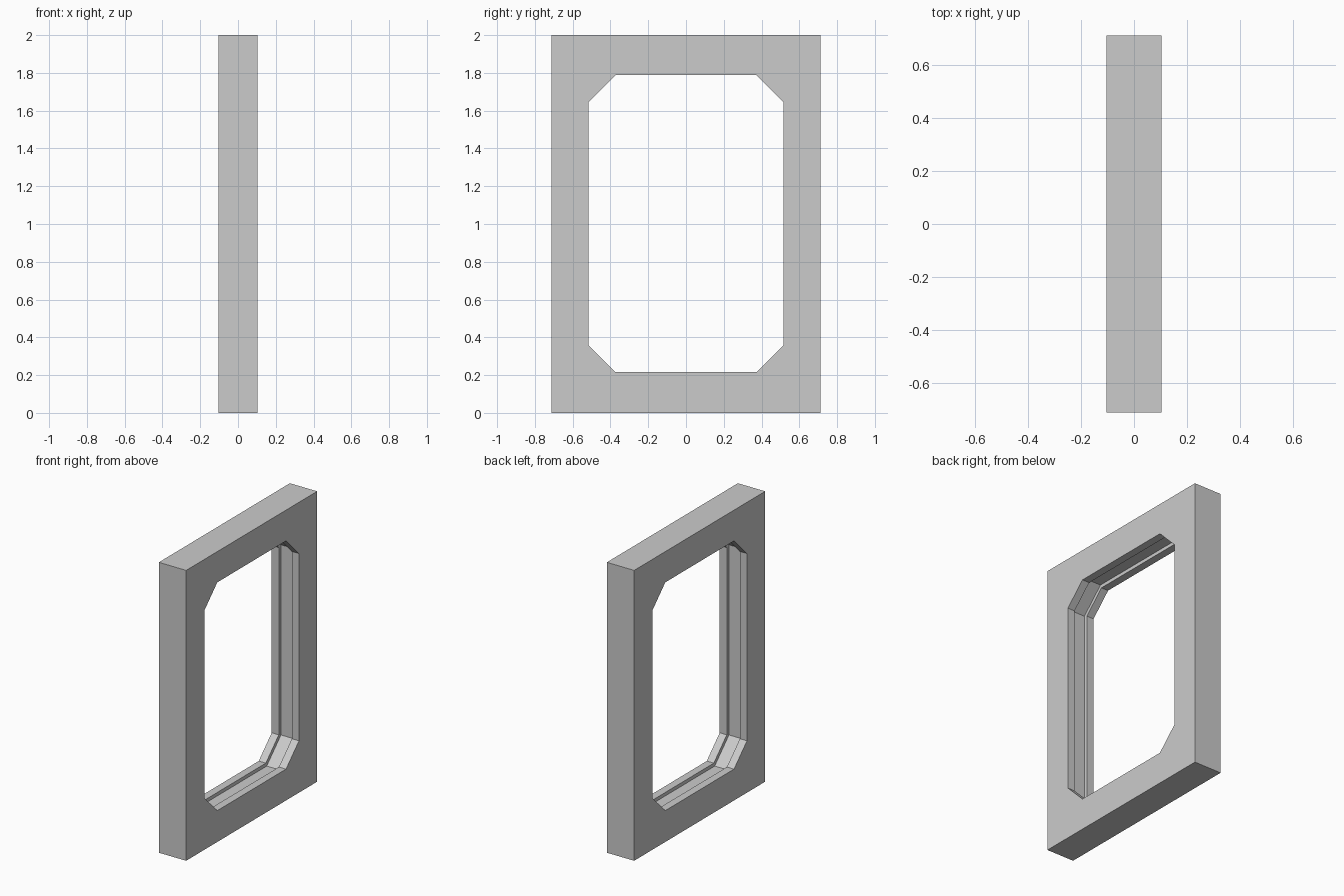
import bpy, bmesh, math

if "Cube" in bpy.data.objects:
    bpy.data.objects.remove(bpy.data.objects["Cube"])

HX, HY, H = 0.104, 0.713, 2.0       # half thickness, half width, height
OY, Z0, Z1, CH = 0.515, 0.216, 1.788, 0.141   # opening and its corner chamfer
GROOVE_HALF, GROOVE_DEPTH = 0.05, 0.024


def opening(offset):
    """Chamfered rectangle in (y, z), grown outward evenly by offset."""
    y, lo, hi = OY + offset, Z0 - offset, Z1 + offset
    c = CH + offset * (2 - math.sqrt(2))
    return [(y, lo + c), (y, hi - c), (y - c, hi), (c - y, hi),
            (-y, hi - c), (-y, lo + c), (c - y, lo), (y - c, lo)]


def mesh_object(name, bm):
    bmesh.ops.recalc_face_normals(bm, faces=bm.faces)
    mesh = bpy.data.meshes.new(name)
    bm.to_mesh(mesh)
    bm.free()
    obj = bpy.data.objects.new(name, mesh)
    bpy.context.collection.objects.link(obj)
    return obj


def loft(name, sections):
    """Solid through (x, outline) sections with flat end caps."""
    bm = bmesh.new()
    rings = [[bm.verts.new((x, y, z)) for y, z in outline] for x, outline in sections]
    for a, b in zip(rings, rings[1:]):
        n = len(a)
        for i in range(n):
            j = (i + 1) % n
            bm.faces.new((a[i], a[j], b[j], b[i]))
    bm.faces.new(rings[0])
    bm.faces.new(rings[-1])
    return mesh_object(name, bm)


# Rectangular slab
rect = [(-HY, 0), (HY, 0), (HY, H), (-HY, H)]
frame = loft("window_frame", [(-HX, rect), (HX, rect)])

# Opening with a shallow groove around its middle
g = GROOVE_HALF
inner, groove = opening(0), opening(GROOVE_DEPTH)
cutter = loft("opening_cutter", [(-0.2, inner), (-g, inner), (-g, groove),
                                 (g, groove), (g, inner), (0.2, inner)])
cutter.hide_render = True

# Cut the slab and discard the cutter
cut = frame.modifiers.new("opening", 'BOOLEAN')
cut.operation = 'DIFFERENCE'
cut.solver = 'EXACT'
cut.object = cutter
bpy.context.view_layer.objects.active = frame
frame.select_set(True)
bpy.ops.object.modifier_apply(modifier=cut.name)
bpy.data.objects.remove(cutter)
